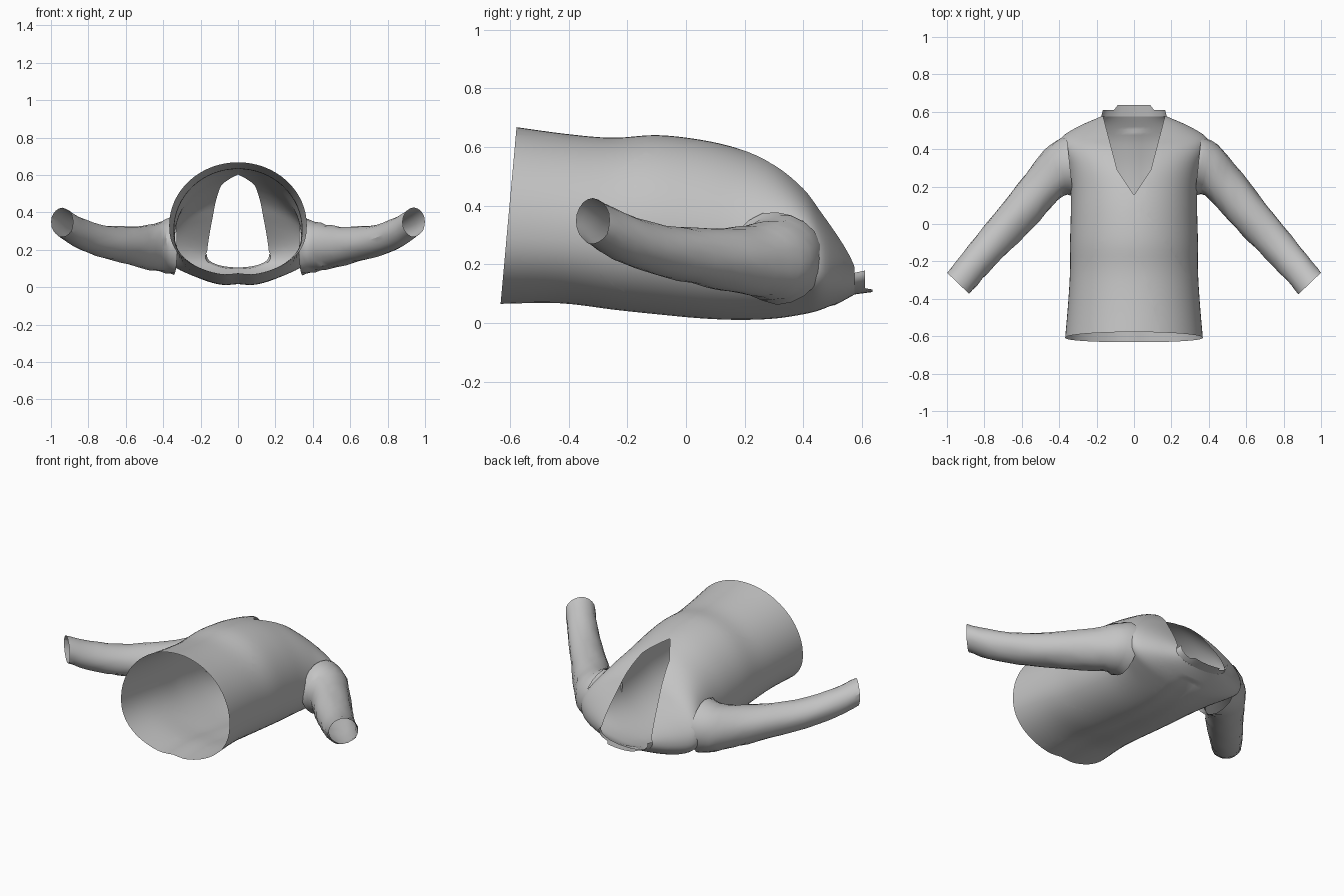
import bpy, bmesh, math, random
from mathutils import Vector

random.seed(4)
cube = bpy.data.objects.get("Cube")
if cube:
    bpy.data.objects.remove(cube, do_unlink=True)

cloth = bpy.data.materials.new("grey cloth")
cloth.use_nodes = True
cloth.diffuse_color = (0.55, 0.55, 0.55, 1)
cloth.node_tree.nodes["Principled BSDF"].inputs["Base Color"].default_value = (0.55, 0.55, 0.55, 1)


def smooth_rows(rows, steps):
    """Catmull-Rom interpolation through rows of numbers."""
    out = []
    last = len(rows) - 1
    for i in range(last):
        a, b, c, d = (rows[max(0, min(last, i + k))] for k in (-1, 0, 1, 2))
        for s in range(steps):
            t = s / steps
            out.append([q + 0.5 * t * (r - p + t * (2 * p - 5 * q + 4 * r - e + t * (3 * (q - r) + e - p)))
                        for p, q, r, e in zip(a, b, c, d)])
    out.append(list(rows[-1]))
    return out


def loft(bm, rings, closed=True):
    """Skin a list of point rings."""
    loops = [[bm.verts.new(p) for p in ring] for ring in rings]
    n = len(loops[0])
    for a, b in zip(loops, loops[1:]):
        for i in range(n if closed else n - 1):
            j = (i + 1) % n
            bm.faces.new((a[i], a[j], b[j], b[i]))


def finish(bm, name, sharp=math.radians(40)):
    bmesh.ops.recalc_face_normals(bm, faces=bm.faces)
    for f in bm.faces:
        f.smooth = True
    for e in bm.edges:
        if len(e.link_faces) == 2 and e.calc_face_angle() > sharp:
            e.smooth = False
    mesh = bpy.data.meshes.new(name)
    bm.to_mesh(mesh)
    bm.free()
    mesh.materials.append(cloth)
    ob = bpy.data.objects.new(name, mesh)
    bpy.context.collection.objects.link(ob)
    return ob


# Body: y, half width, back z, widest z, front z
BODY = [
    (-0.605, 0.368, 0.060, 0.33, 0.668),
    (-0.42, 0.352, 0.062, 0.32, 0.645),
    (-0.25, 0.342, 0.040, 0.31, 0.632),
    (-0.10, 0.342, 0.024, 0.30, 0.641),
    (0.05, 0.338, 0.010, 0.28, 0.625),
    (0.18, 0.338, 0.005, 0.26, 0.595),
    (0.30, 0.355, 0.010, 0.24, 0.550),
    (0.40, 0.390, 0.026, 0.22, 0.470),
    (0.46, 0.390, 0.042, 0.20, 0.390),
    (0.52, 0.300, 0.068, 0.18, 0.310),
    (0.575, 0.175, 0.098, 0.165, 0.235),
]


def body_point(row, ang):
    y, w, zb, zc, zt = row
    c, s = math.cos(ang), math.sin(ang)
    x = w * c
    if s >= 0:
        z = zc + (zt - zc) * s
    else:
        z = zc - (zc - zb) * abs(s) ** 0.85
        z += 0.012 * math.exp(-(x / 0.05) ** 2) * (y < 0.5)   # spine fold
    # slanted hem, fading out up the body
    slant = max(0.0, min(1.0, (-0.3 - y) / 0.3))
    y += slant * ((z - zb) / (zt - zb) - 0.5) * 0.055
    return (x, y, z)


bm = bmesh.new()
loft(bm, [[body_point(r, 2 * math.pi * k / 64) for k in range(64)] for r in smooth_rows(BODY, 4)])

# V neck opening, cut in the front only
V = [(0.0, 0.155), (0.09, 0.29), (0.165, 0.575)]
for (x0, y0), (x1, y1) in zip(V, V[1:]):
    for side in (-1, 1):
        bmesh.ops.bisect_plane(bm, geom=bm.verts[:] + bm.edges[:] + bm.faces[:], dist=1e-5,
                               plane_co=(side * x0, y0, 0), plane_no=(side * (y1 - y0), x0 - x1, 0))


def in_neck(p):
    return p.z > 0.175 and all(
        abs(p.x) < x0 + (x1 - x0) * (p.y - y0) / (y1 - y0)
        for (x0, y0), (x1, y1) in zip(V, V[1:]))


bmesh.ops.delete(bm, geom=[f for f in bm.faces if in_neck(f.calc_center_median())], context='FACES')
finish(bm, "shirt_body")

# Collar band round the back of the neck
bm = bmesh.new()
rings = []
for t in (0.0, 0.5, 1.0):
    ring = []
    for k in range(25):
        ang = math.pi * (0.97 + 1.06 * k / 24)
        x, y, z = body_point(BODY[-1], ang)
        depth = 0.035 + 0.025 * (abs(x) < 0.10)
        ring.append((x * (1 - 0.05 * t), y + depth * t, z + 0.008 * t))
    rings.append(ring)
loft(bm, rings, closed=False)
finish(bm, "collar_band")

# Sleeves: outer x, y, inner x, y, low z, high z
SLEEVE = [
    (0.36, 0.47, 0.325, 0.15, 0.065, 0.38),
    (0.45, 0.425, 0.38, 0.15, 0.080, 0.352),
    (0.54, 0.32, 0.47, 0.055, 0.100, 0.330),
    (0.66, 0.165, 0.58, -0.06, 0.130, 0.325),
    (0.80, -0.01, 0.70, -0.18, 0.165, 0.337),
    (0.92, -0.16, 0.81, -0.295, 0.215, 0.380),
    (1.00, -0.26, 0.88, -0.375, 0.270, 0.425),
]
for side, name in ((1, "left_sleeve"), (-1, "right_sleeve")):
    bm = bmesh.new()
    rings = []
    for ox, oy, ix, iy, lo, hi in smooth_rows(SLEEVE, 3):
        mid = Vector(((ox + ix) / 2, (oy + iy) / 2, (lo + hi) / 2))
        across = Vector(((ox - ix) / 2, (oy - iy) / 2, 0))
        ring = []
        for k in range(20):
            a = 2 * math.pi * k / 20
            crease = 1 + random.uniform(-0.035, 0.02)
            p = mid + (across * math.cos(a) + Vector((0, 0, (hi - lo) / 2 * math.sin(a)))) * crease
            ring.append((side * min(p.x, 1.0), p.y, p.z))
        rings.append(ring)
    loft(bm, rings)
    finish(bm, name, math.radians(30))
